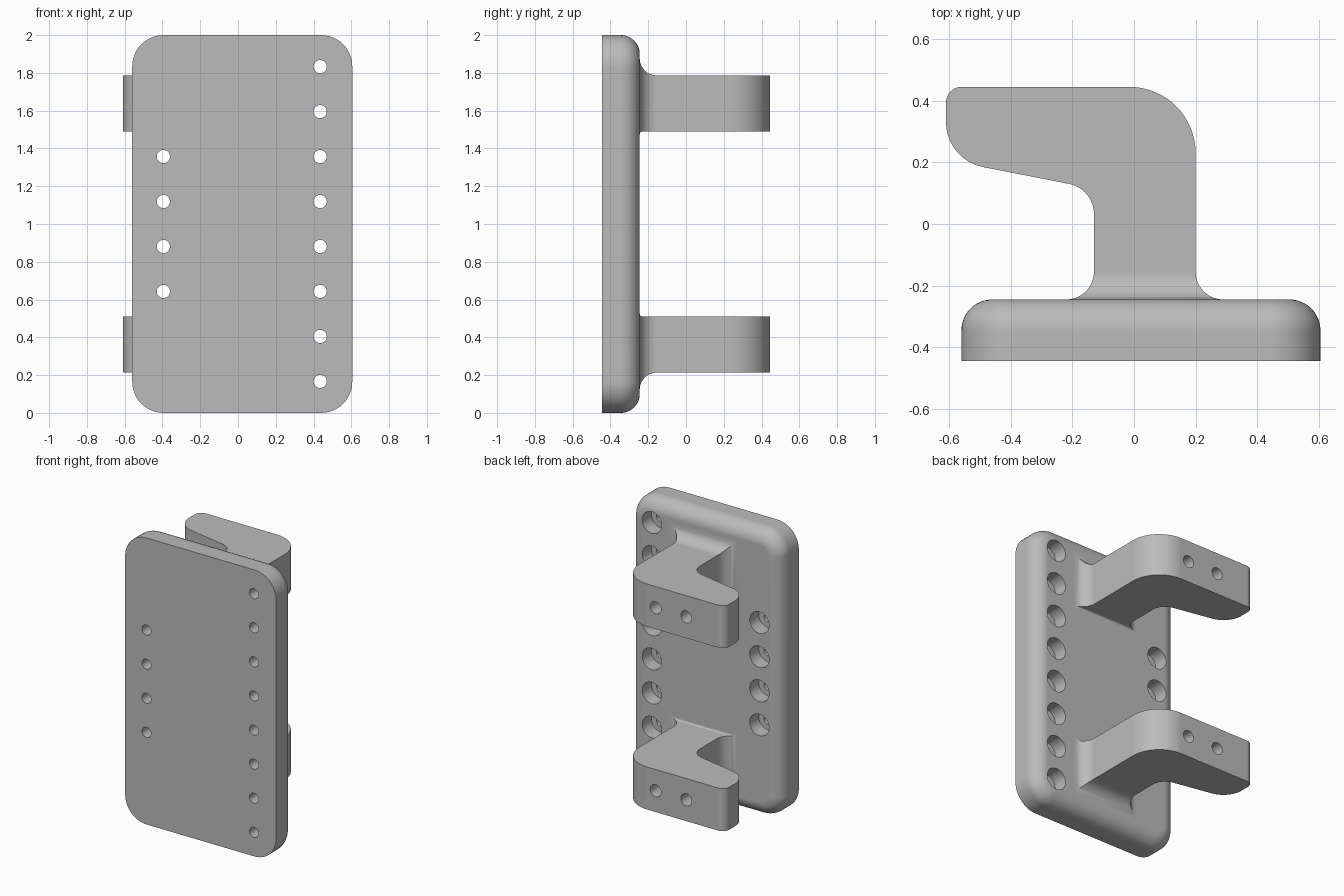
import bpy
import bmesh
from math import sin, cos, pi, radians

old = bpy.data.objects.get("Cube")
if old:
    bpy.data.objects.remove(old, do_unlink=True)

grey = bpy.data.materials.new("light_grey")
grey.use_nodes = True
grey.diffuse_color = (0.5, 0.5, 0.5, 1)
grey.node_tree.nodes["Principled BSDF"].inputs["Base Color"].default_value = (0.5, 0.5, 0.5, 1)

FRONT, BACK, TIP = -0.445, -0.245, 0.445


def make_object(name, bm):
    bmesh.ops.recalc_face_normals(bm, faces=bm.faces[:])
    mesh = bpy.data.meshes.new(name)
    bm.to_mesh(mesh)
    bm.free()
    obj = bpy.data.objects.new(name, mesh)
    bpy.context.collection.objects.link(obj)
    return obj


def arc(cx, cy, r, start, end, steps=16):
    angles = [radians(start + (end - start) * i / steps) for i in range(steps + 1)]
    return [(cx + r * cos(a), cy + r * sin(a)) for a in angles]


def loft(bm, rings):
    """Skin closed rings of points and cap both ends."""
    loops = [[bm.verts.new(p) for p in ring] for ring in rings]
    for a, b in zip(loops, loops[1:]):
        for i in range(len(a)):
            j = (i + 1) % len(a)
            bm.faces.new((a[i], a[j], b[j], b[i]))
    bm.faces.new(loops[0])
    bm.faces.new(loops[-1])


def drill(obj, holes):
    """Cut turned shapes along y; each hole is (x, z, [(y, radius), ...])."""
    bm = bmesh.new()
    for x, z, steps in holes:
        loft(bm, [[(x + px, y, z + pz) for px, pz in arc(0, 0, r, 0, 348.75, 31)]
                  for y, r in steps])
    cutter = make_object("hole_cutter", bm)
    cutter.hide_render = True
    mod = obj.modifiers.new("holes", "BOOLEAN")
    mod.operation = "DIFFERENCE"
    mod.solver = "EXACT"
    mod.object = cutter
    select(obj)
    bpy.ops.object.modifier_apply(modifier=mod.name)
    bpy.data.objects.remove(cutter, do_unlink=True)


def select(obj):
    bpy.ops.object.select_all(action="DESELECT")
    obj.select_set(True)
    bpy.context.view_layer.objects.active = obj


def finish(obj):
    obj.data.materials.clear()
    obj.data.materials.append(grey)
    select(obj)
    bpy.ops.object.shade_smooth_by_angle(angle=radians(30))
    mod = obj.modifiers.new("clean_shading", "WEIGHTED_NORMAL")
    mod.keep_sharp = True


# Mounting plate: rounded rectangle with a rounded back rim
def plate_ring(y, inset):
    left, right, low, high = -0.56, 0.605, 0, 2
    corner = 0.165
    r = corner - inset
    ring = []
    for cx, cz, a in ((right - corner, high - corner, 0), (left + corner, high - corner, 90),
                      (left + corner, low + corner, 180), (right - corner, low + corner, 270)):
        ring += arc(cx, cz, r, a, a + 90, 12)
    return [(x, y, z) for x, z in ring]


ROUND = 0.1
rings = [plate_ring(FRONT, 0)]
for i in range(13):
    t = pi / 2 * i / 12
    rings.append(plate_ring(BACK - ROUND + ROUND * sin(t), ROUND * (1 - cos(t))))
bm = bmesh.new()
loft(bm, rings)
plate = make_object("mounting_plate", bm)

# Counterbored screw holes: eight on one side, four on the other
bore = [(FRONT - 0.05, 0.035), (BACK - 0.1, 0.035), (BACK - 0.1, 0.075), (BACK + 0.05, 0.075)]
PITCH = 0.238
holes = [(0.435, 1 + PITCH * (i - 3.5), bore) for i in range(8)]
holes += [(-0.395, 1 + PITCH * (i - 1.5), bore) for i in range(4)]
drill(plate, holes)
finish(plate)


# Hooked arm with a flared foot
def build_arm(name, side):
    inner, outer = 1 + side * 0.49, 1 + side * 0.787
    flare, small, steps = 0.09, 0.015, 14
    foot = []
    for i in range(steps + 1):
        t = pi / 2 * (1 - i / steps)
        foot.append((BACK + flare * (1 - sin(t)), flare * (1 - cos(t))))
    hook = arc(-0.015, 0.23, 0.215, 0, 90)
    hook += arc(-0.56, TIP - 0.05, 0.05, 90, 180, 8)
    hook += arc(-0.461, 0.331, 0.149, 180, 258.9)
    hook += arc(-0.23, 0.032, 0.1, 78.9, 0)
    profile = [(0.2 + f, y) for y, f in foot] + hook
    profile += [(-0.13 - f, y) for y, f in reversed(foot)]

    def spread(y, r):
        h = max(0, BACK + r - y)
        return r - max(0, r * r - h * h) ** 0.5

    bm = bmesh.new()
    caps = []
    for z, r, way in ((inner, small, -side), (outer, flare, side)):
        caps.append([bm.verts.new((x, y, z + way * spread(y, r))) for x, y in profile])
    a, b = caps
    n = len(profile)
    for i in range(n):
        j = (i + 1) % n
        bm.faces.new((a[i], a[j], b[j], b[i]))
    for cap in caps:
        for i in range(steps):
            bm.faces.new((cap[i], cap[i + 1], cap[n - 2 - i], cap[n - 1 - i]))
        bm.faces.new(cap[steps:n - steps])
    arm = make_object(name, bm)

    # Two blind screw holes in the rear face
    middle = (inner + outer) / 2
    blind = [(TIP - 0.2, 0.042), (TIP + 0.05, 0.042)]
    drill(arm, [(x, middle, blind) for x in (-0.314, -0.077)])
    finish(arm)


build_arm("upper_arm", 1)
build_arm("lower_arm", -1)
